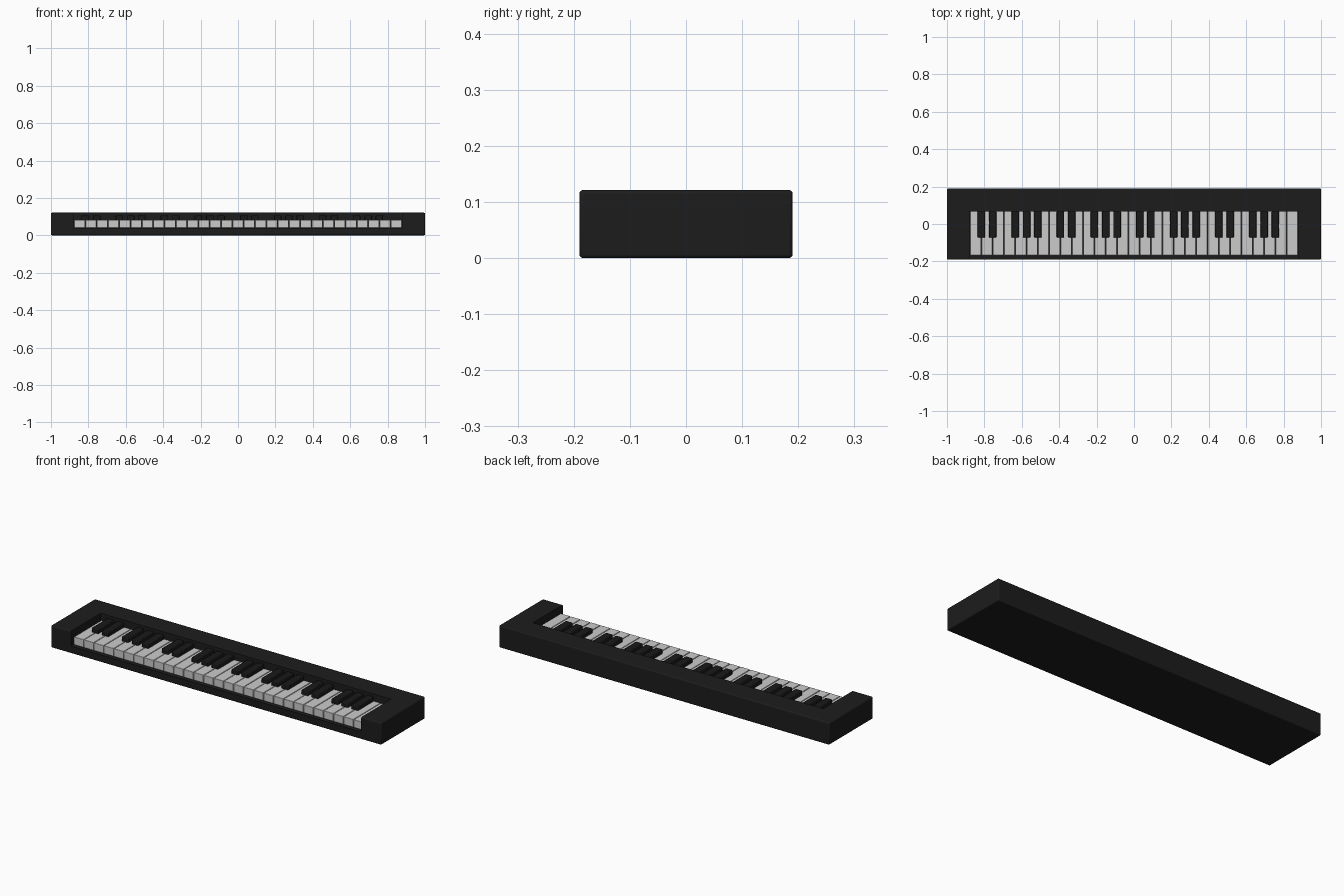
import bpy

if "Cube" in bpy.data.objects:
    bpy.data.objects.remove(bpy.data.objects["Cube"])

WHITE_COUNT = 29
X_MIN, X_MAX = -0.877, 0.877
PITCH = (X_MAX - X_MIN) / WHITE_COUNT
KEY_BACK, KEY_FRONT = 0.068, -0.168
FLOOR, WHITE_TOP, BLACK_TOP = 0.04, 0.083, 0.107


def material(name, color):
    m = bpy.data.materials.new(name)
    m.diffuse_color = color
    m.use_nodes = True
    m.node_tree.nodes["Principled BSDF"].inputs["Base Color"].default_value = m.diffuse_color
    return m


body_black = material("body_black", (0.012, 0.012, 0.012, 1))
key_black = material("key_black", (0.01, 0.01, 0.01, 1))
key_white = material("key_white", (0.8, 0.8, 0.8, 1))


def box(name, lo, hi, mat=None, bevel=0.0, segments=2):
    """Axis-aligned box between two corners, with optional rounded edges."""
    bpy.ops.mesh.primitive_cube_add(
        size=1, location=[(a + b) / 2 for a, b in zip(lo, hi)])
    ob = bpy.context.object
    ob.name = name
    ob.scale = [b - a for a, b in zip(lo, hi)]
    bpy.ops.object.transform_apply(location=False, rotation=False, scale=True)
    if mat:
        ob.data.materials.append(mat)
    if bevel:
        mod = ob.modifiers.new("bevel", 'BEVEL')
        mod.width = bevel
        mod.segments = segments
        bpy.ops.object.shade_smooth_by_angle()
    return ob


# Case: rounded slab with a key bed cut open to the front
case = box("case", (-1, -0.19, 0), (1, 0.19, 0.121), body_black, 0.006, 3)
cutter = box("key_bed_cutter", (X_MIN - 0.002, -0.3, FLOOR),
             (X_MAX + 0.002, KEY_BACK, 0.3))
cutter.hide_render = True
cutter.hide_viewport = False
cutter.display_type = 'WIRE'
cut = case.modifiers.new("key_bed", 'BOOLEAN')
cut.operation = 'DIFFERENCE'
cut.solver = 'EXACT'
cut.object = cutter

# White keys
for i in range(WHITE_COUNT):
    x = X_MIN + i * PITCH
    box(f"white_key_{i + 1}", (x + 0.0015, KEY_FRONT, FLOOR),
        (x + PITCH - 0.0015, KEY_BACK, WHITE_TOP), key_white, 0.002)

# Black keys, over the joints between white keys in each octave
for i in range(1, WHITE_COUNT - 1):
    if i % 7 in (1, 2, 4, 5, 6):
        x = X_MIN + i * PITCH
        box(f"black_key_{i}", (x - 0.02, -0.072, FLOOR + 0.02),
            (x + 0.02, KEY_BACK, BLACK_TOP), key_black, 0.004)
